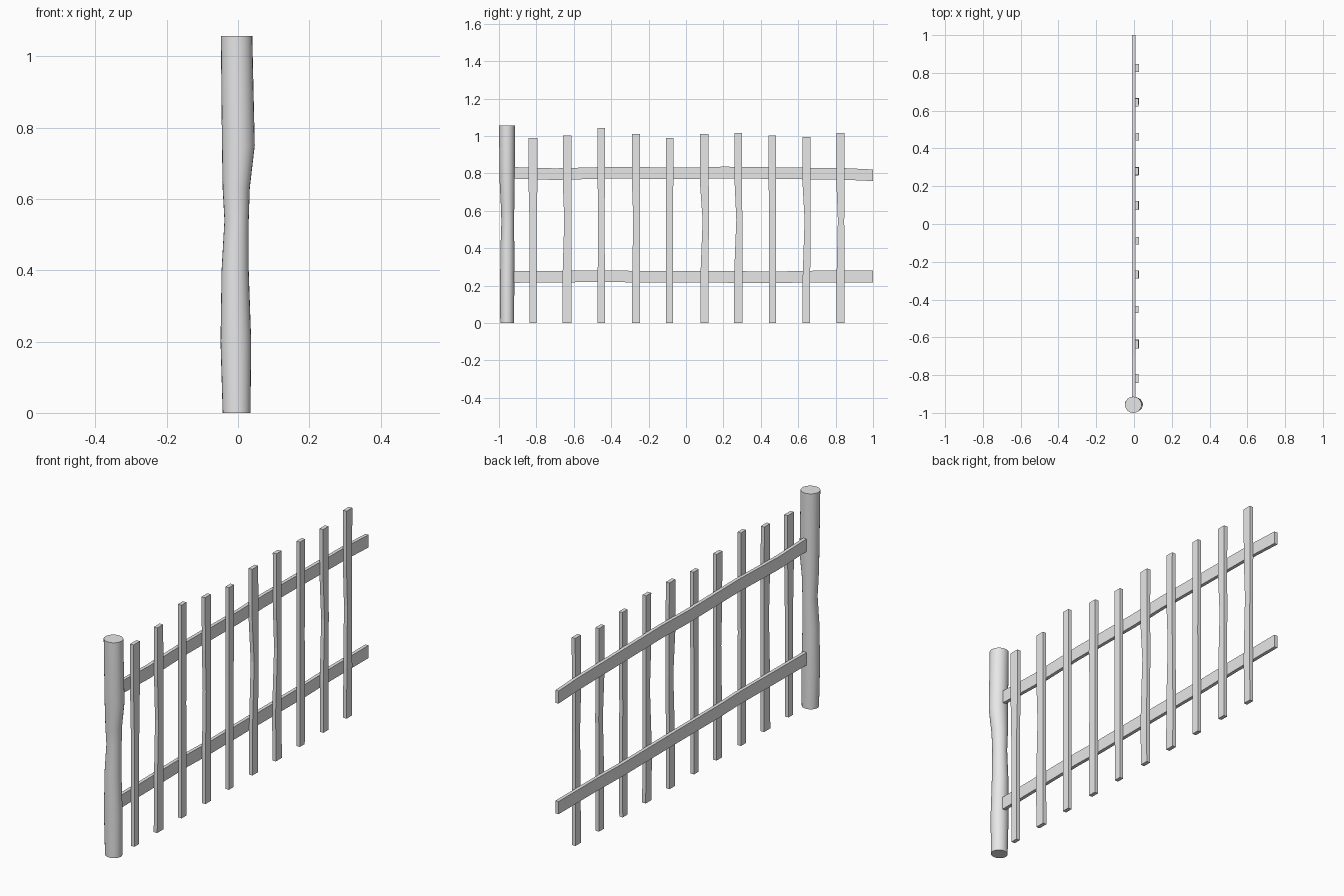
import bpy, bmesh, math, random
from mathutils import Vector

random.seed(4)
cube = bpy.data.objects.get("Cube")
if cube:
    bpy.data.objects.remove(cube, do_unlink=True)

wood = bpy.data.materials.new("plain grey wood")
wood.use_nodes = True
GREY = (0.8, 0.8, 0.8, 1)
wood.diffuse_color = GREY
wood.node_tree.nodes["Principled BSDF"].inputs["Base Color"].default_value = GREY


def loft(name, rings, smooth=False):
    """Skin a closed solid through equal-sized rings of points."""
    bm = bmesh.new()
    loops = [[bm.verts.new(p) for p in ring] for ring in rings]
    n = len(loops[0])
    for a, b in zip(loops, loops[1:]):
        for i in range(n):
            j = (i + 1) % n
            bm.faces.new((a[i], a[j], b[j], b[i]))
    bm.faces.new(loops[0][::-1])
    bm.faces.new(loops[-1])
    bmesh.ops.recalc_face_normals(bm, faces=bm.faces)
    mesh = bpy.data.meshes.new(name)
    bm.to_mesh(mesh)
    bm.free()
    mesh.materials.append(wood)
    obj = bpy.data.objects.new(name, mesh)
    bpy.context.collection.objects.link(obj)
    if smooth:
        bpy.ops.object.select_all(action='DESELECT')
        obj.select_set(True)
        bpy.context.view_layer.objects.active = obj
        bpy.ops.object.shade_smooth_by_angle(angle=math.radians(40))
    return obj


# Crooked round post: height, centre x, centre y, radius x, radius y
post = [(0, -.004, -.956, .039, .037), (.2, -.006, -.956, .043, .038),
        (.4, -.008, -.955, .038, .037), (.54, -.004, -.953, .034, .034),
        (.63, -.005, -.954, .038, .036), (.75, .001, -.956, .046, .040),
        (1.057, -.004, -.957, .044, .043)]
SIDES = 24
loft("post", [[(cx + rx * math.cos(math.tau * i / SIDES),
                cy + ry * math.sin(math.tau * i / SIDES), z)
               for i in range(SIDES)] for z, cx, cy, rx, ry in post], smooth=True)

# Two wavy rails, each a list of (y, centre z)
rails = {
    "upper_rail": [(-.93, .803), (-.7, .796), (-.4, .804), (0, .8),
                   (.2, .805), (.6, .8), (.85, .797), (1, .79)],
    "lower_rail": [(-.93, .246), (-.7, .248), (-.4, .251), (-.25, .247),
                   (.1, .247), (.5, .245), (.7, .249), (1, .249)],
}
for name, path in rails.items():
    loft(name, [[(-.01, y, z - .031), (.007, y, z - .031),
                 (.007, y, z + .031), (-.01, y, z + .031)] for y, z in path])

# Pickets: y, height, width at top, middle and foot, sideways bow at middle
pickets = [(-.818, .99, .048, .038, .036, .0), (-.636, 1.003, .045, .038, .048, .004),
           (-.453, 1.043, .038, .036, .038, .0), (-.267, 1.01, .044, .036, .042, .003),
           (-.088, .99, .040, .036, .036, .0), (.098, 1.01, .047, .034, .042, .008),
           (.28, 1.015, .040, .032, .046, .005), (.462, 1.003, .040, .036, .038, .0),
           (.644, .995, .042, .032, .040, .006), (.826, 1.016, .044, .034, .042, .003)]
for k, (y, top, w_top, w_mid, w_foot, bow) in enumerate(pickets, 1):
    rings = []
    for z, w, dy in ((0, w_foot, 0), (.25, w_foot, 0), (.55, w_mid, bow),
                     (.75, w_top, 0), (top, w_top, 0)):
        x = .006 + random.uniform(-.001, .001)
        h = w / 2
        rings.append([(x, y + dy - h, z), (x + .019, y + dy - h, z),
                      (x + .019, y + dy + h, z), (x, y + dy + h, z)])
    loft(f"picket_{k}", rings)
